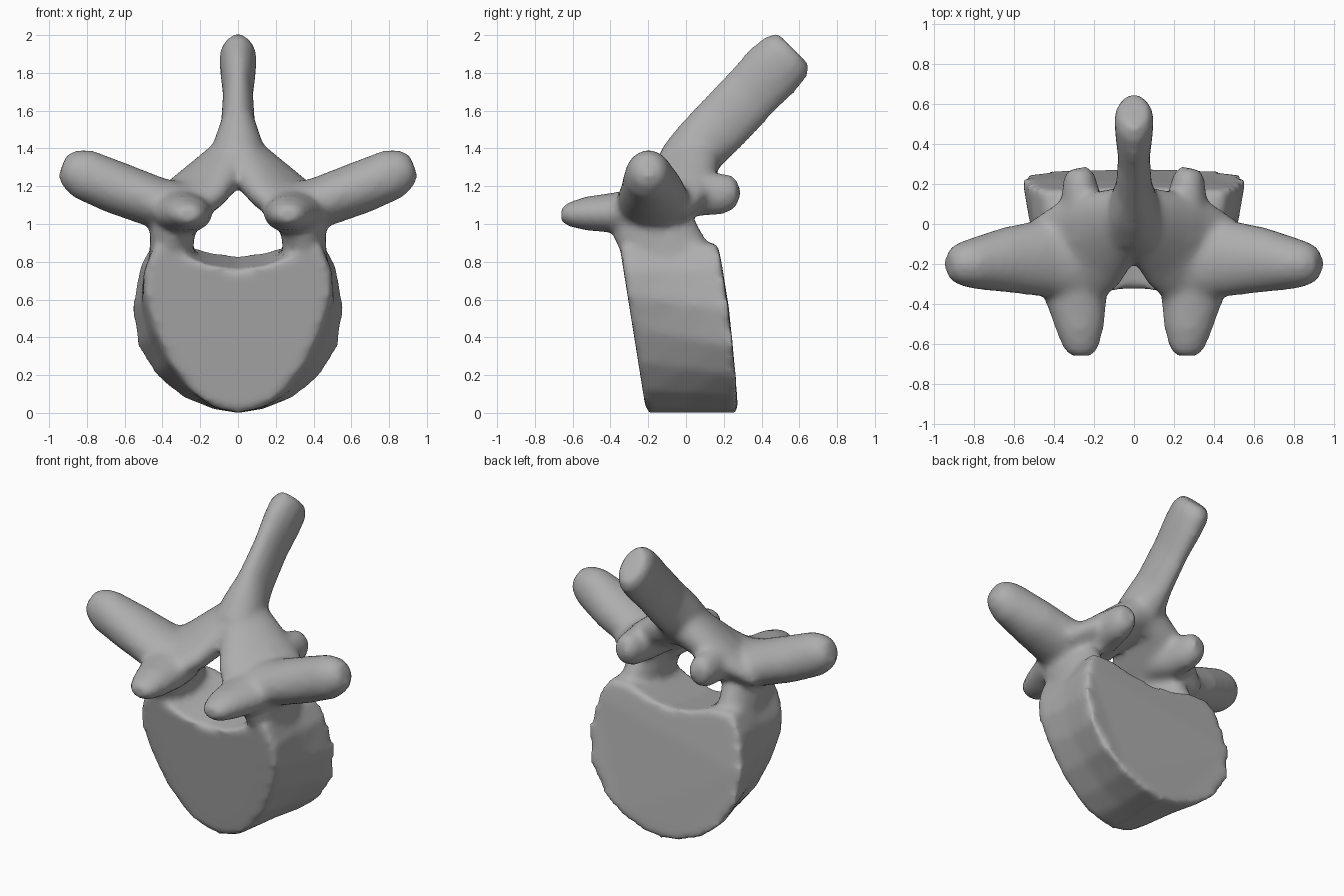
import bpy, bmesh
from math import cos, sin, pi
from mathutils import Vector

if "Cube" in bpy.data.objects:
    bpy.data.objects.remove(bpy.data.objects["Cube"])

bone = bpy.data.materials.new("bone_grey")
bone.use_nodes = True
colour = (0.42, 0.42, 0.42, 1)
bone.diffuse_color = colour
bone.node_tree.nodes["Principled BSDF"].inputs["Base Color"].default_value = colour

bm = bmesh.new()


def skin(rings):
    """Close a stack of equal point rings into a solid."""
    loops = [[bm.verts.new(p) for p in ring] for ring in rings]
    n = len(loops[0])
    faces = [bm.faces.new((a[i], a[(i + 1) % n], b[(i + 1) % n], b[i]))
             for a, b in zip(loops, loops[1:]) for i in range(n)]
    faces += [bm.faces.new(loops[0][::-1]), bm.faces.new(loops[-1])]
    bmesh.ops.recalc_face_normals(bm, faces=faces)


def limb(stations, up, mirrored=True, n=20):
    """Loft ovals along a path; station = centre, half width, half height."""
    for side in ((1, -1) if mirrored else (1,)):
        flip = Vector((side, 1, 1))
        centres = [Vector(s[0]) for s in stations]
        rings = []
        for i, (_, wide, high) in enumerate(stations):
            ahead = centres[min(i + 1, len(centres) - 1)] - centres[max(i - 1, 0)]
            across = ahead.cross(Vector(up)).normalized()
            over = across.cross(ahead).normalized()
            angles = [2 * pi * k / n for k in range(n)]
            rings.append([(centres[i] + across * wide * cos(a) + over * high * sin(a)) * flip
                          for a in angles])
        skin(rings)


# Body: heart-shaped drum, flared to the back and leaning
front_half = [(0, 0), (.13, .03), (.25, .12), (.36, .27), (.44, .45), (.49, .62),
              (.49, .75), (.44, .88), (.30, .84), (.15, .78), (0, .76)]
back_half = [(0, 0), (.13, .02), (.29, .08), (.44, .20), (.53, .35), (.56, .55),
             (.52, .77), (.45, .90), (.30, .90), (.15, .85), (0, .83)]


def outline(t, pinch):
    half = []
    for f, b in zip(front_half, back_half):
        x = (f[0] + (b[0] - f[0]) * t) * pinch
        z = f[1] + (b[1] - f[1]) * t
        y_front = -.21 - .16 * z
        y_back = .275 - .03 * z - .10 * z * z
        half.append((x, y_front + (y_back - y_front) * t, z))
    return half + [(-x, y, z) for x, y, z in half[-2:0:-1]]


skin([outline(t, p) for t, p in ((0, .99), (.1, 1.01), (.5, .98), (.85, 1), (1, 1))])

# Pedicles joining the body to the arch
limb([((.36, -.06, .66), .11, .20), ((.355, -.10, .84), .115, .22),
      ((.345, -.17, .98), .12, .22), ((.33, -.17, 1.10), .12, .22)], (0, 1, 0))

# Laminae: broad sloping plates that form the roof of the arch
limb([((.36, -.20, 1.07), .27, .10), ((.23, -.10, 1.16), .26, .11),
      ((.10, -.01, 1.28), .20, .12), ((0, .04, 1.36), .16, .13)], (0, 0, 1))

# Transverse processes
limb([((.26, -.17, 1.08), .22, .13), ((.42, -.17, 1.11), .20, .135),
      ((.64, -.18, 1.19), .165, .14), ((.82, -.20, 1.265), .125, .135),
      ((.89, -.20, 1.295), .10, .105), ((.93, -.20, 1.31), .06, .06)], (0, 0, 1))

# Forward facets
limb([((.31, -.15, 1.07), .15, .13), ((.29, -.36, 1.06), .16, .11),
      ((.27, -.53, 1.055), .12, .09), ((.265, -.62, 1.05), .09, .065),
      ((.265, -.66, 1.05), .06, .04)], (0, 0, 1))

# Rear facets
limb([((.22, -.08, 1.18), .12, .12), ((.26, .07, 1.16), .11, .12),
      ((.27, .19, 1.16), .09, .11), ((.275, .25, 1.17), .075, .09),
      ((.28, .28, 1.17), .05, .05)], (0, 0, 1))

# Spinous process, wide at the root and thick at the tip
limb([((0, -.02, 1.30), .16, .15), ((0, .08, 1.42), .13, .155),
      ((0, .19, 1.53), .09, .16), ((0, .34, 1.69), .08, .16),
      ((0, .46, 1.815), .095, .165), ((0, .53, 1.885), .10, .155),
      ((0, .57, 1.925), .075, .12)], (0, -1, 1), mirrored=False)

# Fuse the parts into one smooth bone
mesh = bpy.data.meshes.new("vertebra")
bm.to_mesh(mesh)
bm.free()
mesh.materials.append(bone)
vertebra = bpy.data.objects.new("vertebra", mesh)
bpy.context.collection.objects.link(vertebra)

fuse = vertebra.modifiers.new("fuse", "REMESH")
fuse.mode = "VOXEL"
fuse.voxel_size = .022
fuse.use_smooth_shade = True
soften = vertebra.modifiers.new("soften", "SMOOTH")
soften.factor = .5
soften.iterations = 7
